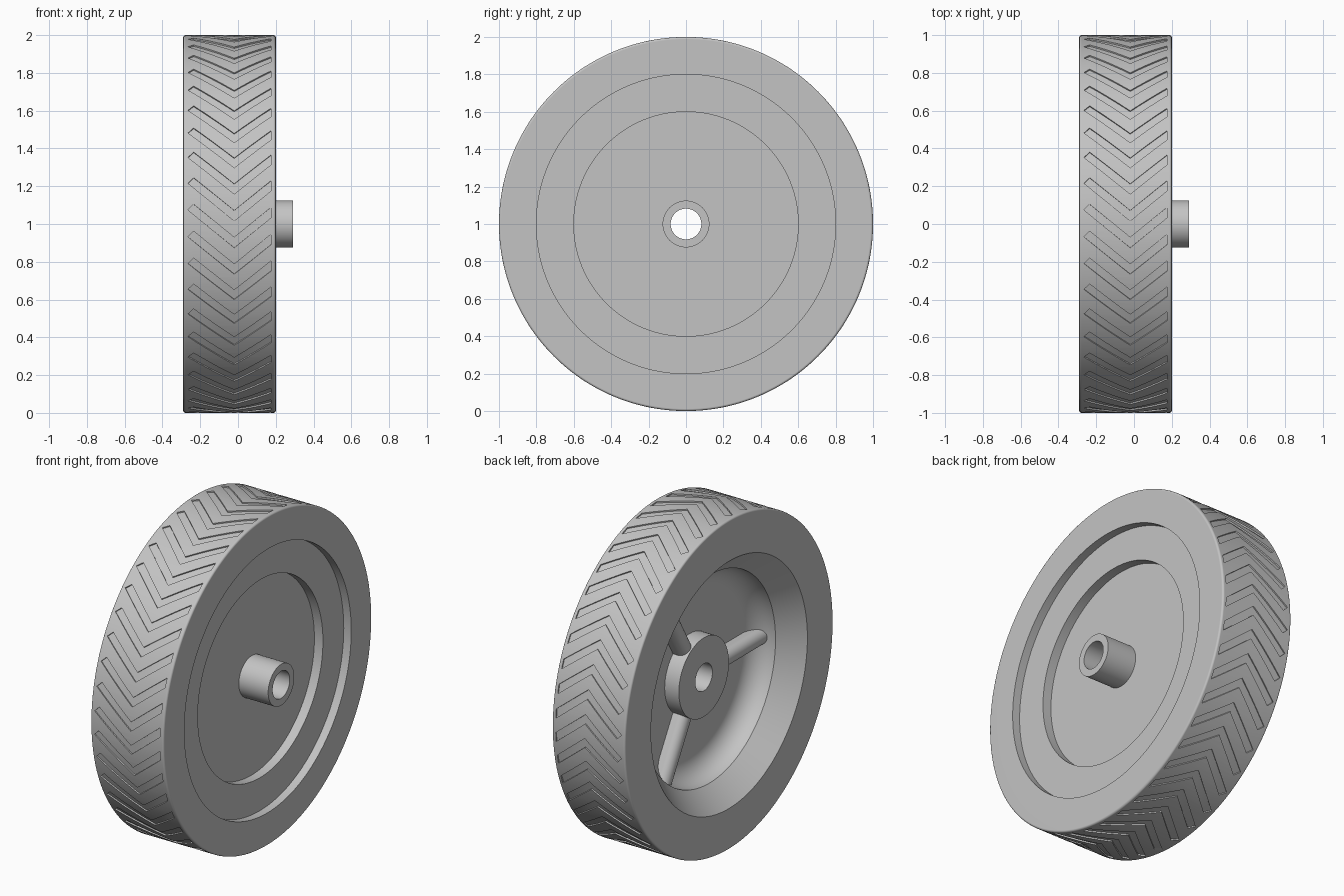
import bpy, bmesh
from math import sin, cos, pi, radians
from mathutils import Vector, Matrix

cube = bpy.data.objects.get("Cube")
if cube:
    bpy.data.objects.remove(cube, do_unlink=True)

grey = bpy.data.materials.new("plain grey")
grey.use_nodes = True
colour = (0.55, 0.55, 0.55, 1)
grey.diffuse_color = colour
grey.node_tree.nodes["Principled BSDF"].inputs["Base Color"].default_value = colour


def make_object(name, bm):
    bmesh.ops.recalc_face_normals(bm, faces=bm.faces[:])
    mesh = bpy.data.meshes.new(name)
    bm.to_mesh(mesh)
    bm.free()
    mesh.materials.append(grey)
    obj = bpy.data.objects.new(name, mesh)
    bpy.context.collection.objects.link(obj)
    return obj


def select(obj):
    bpy.ops.object.select_all(action="DESELECT")
    obj.select_set(True)
    bpy.context.view_layer.objects.active = obj


def smooth(obj):
    select(obj)
    bpy.ops.object.shade_smooth_by_angle(angle=radians(30))
    obj.modifiers.new("even_shading", "WEIGHTED_NORMAL").keep_sharp = True


def on_wheel(x, r, a):
    """Point at radius r, with the angle measured upward from the front."""
    return Vector((x, -r * cos(a), 1 + r * sin(a)))


def arc(cx, cr, radius, start, end, steps):
    angles = [radians(start + (end - start) * i / steps) for i in range(steps + 1)]
    return [(cx + radius * cos(a), cr + radius * sin(a)) for a in angles]


def lathe(name, profile, steps):
    """Turn a closed (x, radius) profile around the axle."""
    bm = bmesh.new()
    rings = [[bm.verts.new(on_wheel(x, r, 2 * pi * i / steps)) for x, r in profile]
             for i in range(steps)]
    n = len(profile)
    for i in range(steps):
        a, b = rings[i], rings[(i + 1) % steps]
        for j in range(n):
            k = (j + 1) % n
            bm.faces.new((a[j], a[k], b[k], b[j]))
    return make_object(name, bm)


# Tyre and wheel disc: stepped outer face, dished inner face
profile = [(0.093, 0.10), (0.093, 0.60), (0.15, 0.60), (0.15, 0.80), (0.20, 0.80)]
profile += arc(0.188, 0.988, 0.012, 0, 90, 4)
profile += arc(-0.278, 0.988, 0.012, 90, 180, 4)
profile += [(-0.29, 0.75), (-0.16, 0.63)]
profile += arc(-0.155, 0.50, 0.13, 90, 0, 8)
profile += [(-0.025, 0.10)]
wheel = lathe("tyre_and_disc", profile, 176)

# Chevron tread grooves, cut from the tyre
GROOVES, APEX, SLOPE, WIDTH = 44, -0.02, 0.82, 0.055
ARM = 5


def edge_points(left, right, drop):
    xs = [left + (APEX - left) * i / ARM for i in range(ARM)]
    xs += [APEX + (right - APEX) * i / ARM for i in range(ARM + 1)]
    return [(x, SLOPE * abs(x - APEX) - drop) for x in xs]


upper = edge_points(-0.235, 0.175, 0)
lower = edge_points(-0.265, 0.175, WIDTH)
bm = bmesh.new()
for g in range(GROOVES):
    turn = 2 * pi * (g + 0.5) / GROOVES
    sections = []
    for u, l in zip(upper, lower):
        corners = ((u, 0.992), (u, 1.02), (l, 1.02), (l, 0.992))
        sections.append([bm.verts.new(on_wheel(p[0], r, turn + p[1])) for p, r in corners])
    for a, b in zip(sections, sections[1:]):
        for j in range(4):
            k = (j + 1) % 4
            bm.faces.new((a[j], a[k], b[k], b[j]))
    bm.faces.new(sections[0])
    bm.faces.new(sections[-1])
cutter = make_object("tread_cutter", bm)
cutter.hide_render = True

cut = wheel.modifiers.new("tread", "BOOLEAN")
cut.operation = "DIFFERENCE"
cut.solver = "EXACT"
cut.object = cutter
select(wheel)
bpy.ops.object.modifier_apply(modifier=cut.name)
bpy.data.objects.remove(cutter, do_unlink=True)
smooth(wheel)

# Hub: wide boss inside, narrow axle tube outside, bored through
smooth(lathe("hub", [(-0.12, 0.082), (-0.12, 0.24), (0.03, 0.24),
                     (0.03, 0.125), (0.29, 0.125), (0.29, 0.082)], 64))

# Three round-topped spokes between the boss and the dish wall
section = [(0.0, 0.05)] + arc(-0.06, 0, 0.05, 90, 270, 12) + [(0.0, -0.05)]
for name, angle in (("front_spoke", 0), ("upper_spoke", 120), ("lower_spoke", 240)):
    bm = bmesh.new()
    ends = [[bm.verts.new((x, -r, w)) for x, w in section] for r in (0.20, 0.635)]
    n = len(section)
    for j in range(n):
        k = (j + 1) % n
        bm.faces.new((ends[0][j], ends[0][k], ends[1][k], ends[1][j]))
    for end in ends:
        bm.faces.new(end)
    bm.transform(Matrix.Translation((0, 0, 1)) @ Matrix.Rotation(radians(angle), 4, "X"))
    smooth(make_object(name, bm))
